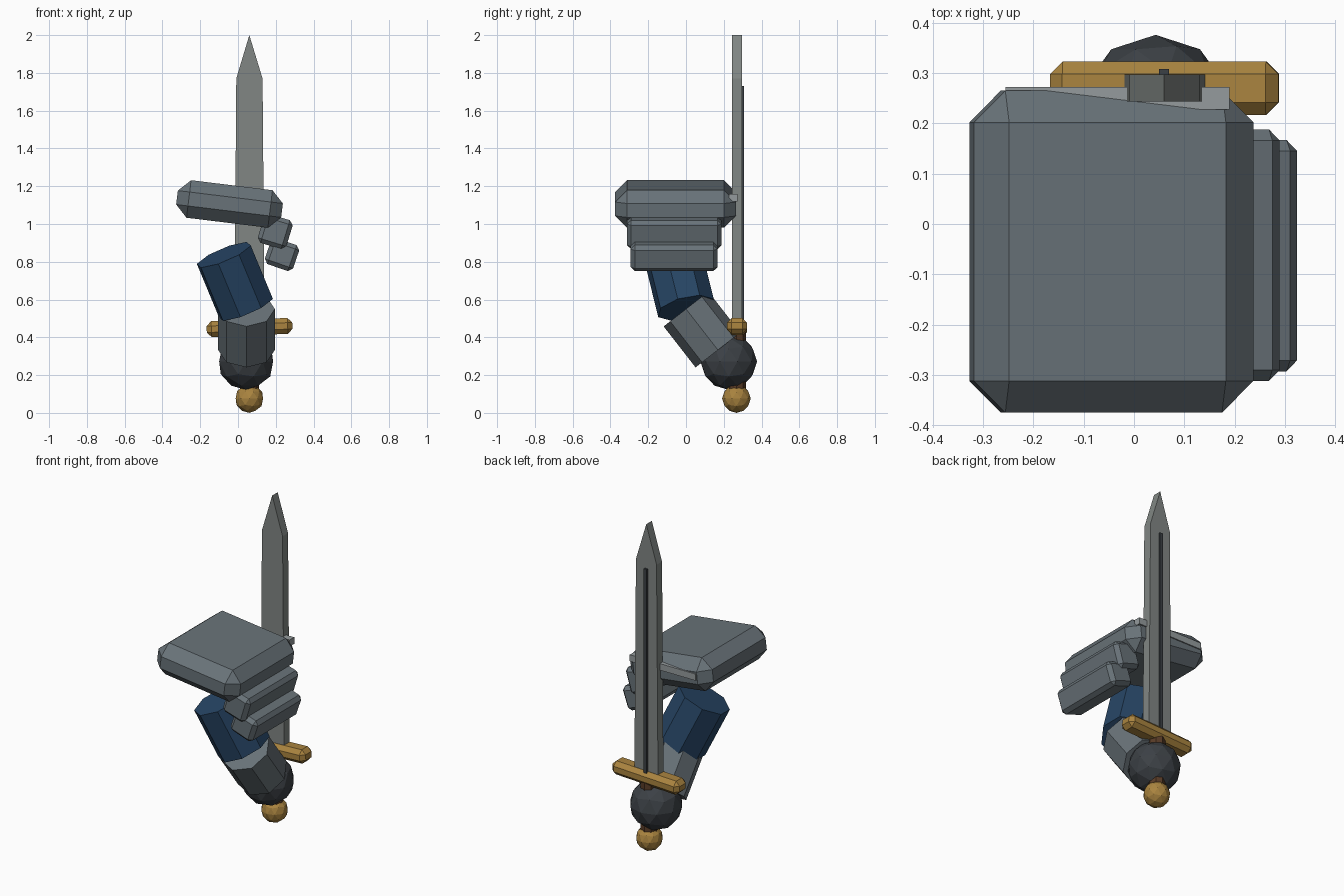
import bpy, bmesh
from math import radians
from mathutils import Vector, Matrix

if "Cube" in bpy.data.objects:
    bpy.data.objects.remove(bpy.data.objects["Cube"])


def material(name, rgb):
    m = bpy.data.materials.new(name)
    m.diffuse_color = (*rgb, 1)
    m.use_nodes = True
    m.node_tree.nodes["Principled BSDF"].inputs["Base Color"].default_value = m.diffuse_color
    return m


PLATE = material("plate_grey", (0.14, 0.17, 0.19))
TRIM = material("trim_grey", (0.30, 0.33, 0.34))
STEEL = material("blade_steel", (0.22, 0.24, 0.23))
DARK = material("dark_leather", (0.045, 0.052, 0.06))
BLUE = material("blue_cloth", (0.02, 0.06, 0.13))
GOLD = material("gold", (0.40, 0.23, 0.05))
BROWN = material("brown_grip", (0.10, 0.045, 0.02))


def add_object(name, bm, mat, matrix=Matrix()):
    bmesh.ops.recalc_face_normals(bm, faces=bm.faces)
    mesh = bpy.data.meshes.new(name)
    bm.to_mesh(mesh)
    bm.free()
    mesh.materials.append(mat)
    obj = bpy.data.objects.new(name, mesh)
    obj.matrix_world = matrix
    bpy.context.collection.objects.link(obj)
    return obj


def box(name, centre, size, mat, tilt=0, chamfer=0):
    """Box tilted about y, with optional flat chamfers."""
    bm = bmesh.new()
    bmesh.ops.create_cube(bm, size=1, matrix=Matrix.Diagonal((*size, 1)))
    if chamfer:
        bmesh.ops.bevel(bm, geom=bm.edges[:], offset=chamfer, segments=1,
                        affect='EDGES', profile=0.5)
    return add_object(name, bm, mat, Matrix.Translation(centre) @ Matrix.Rotation(radians(tilt), 4, 'Y'))


def rod(name, start, end, radius, mat, sides=8):
    """Prism running between two points."""
    a, b = Vector(start), Vector(end)
    bm = bmesh.new()
    bmesh.ops.create_cone(bm, cap_ends=True, segments=sides, radius1=radius,
                          radius2=radius, depth=(b - a).length)
    turn = (b - a).to_track_quat('Z', 'Y').to_matrix().to_4x4()
    return add_object(name, bm, mat, Matrix.Translation((a + b) / 2) @ turn)


def ball(name, centre, radius, mat):
    bm = bmesh.new()
    bmesh.ops.create_icosphere(bm, subdivisions=2, radius=radius)
    return add_object(name, bm, mat, Matrix.Translation(centre))


# Shoulder armour: big slab, rear rim and two overlapping lower plates
box("shoulder_plate", (-0.045, -0.055, 1.106), (0.56, 0.64, 0.20), PLATE, 7, 0.063)
box("shoulder_rim", (-0.033, 0.25, 1.139), (0.445, 0.044, 0.04), TRIM)
box("upper_lame", (0.197, -0.062, 0.96), (0.158, 0.50, 0.16), PLATE, 17, 0.022)
box("lower_lame", (0.233, -0.063, 0.838), (0.158, 0.46, 0.145), PLATE, 19, 0.022)

# Arm and hand
rod("upper_arm", (0.042, 0.0, 0.555), (-0.075, -0.07, 0.837), 0.157, BLUE)
rod("forearm", (0.045, 0.169, 0.333), (0.045, 0.0, 0.55), 0.15, PLATE)
ball("hand", (0.043, 0.226, 0.272), 0.15, DARK)

# Sword hilt
ball("pommel", (0.06, 0.267, 0.076), 0.076, GOLD)
rod("grip", (0.06, 0.267, 0.10), (0.06, 0.267, 0.46), 0.05, BROWN)
box("crossguard", (0.061, 0.27, 0.452), (0.454, 0.106, 0.084), GOLD, -2.5, 0.025)

# Blade: pointed outline extruded through its thickness
bm = bmesh.new()
outline = [(-0.019, 0.46), (0.141, 0.46), (0.13, 1.77), (0.06, 2.0), (-0.009, 1.77)]
face = bm.faces.new([bm.verts.new((x, 0.244, z)) for x, z in outline])
ext = bmesh.ops.extrude_face_region(bm, geom=[face])
bmesh.ops.translate(bm, vec=(0, 0.053, 0),
                    verts=[v for v in ext["geom"] if isinstance(v, bmesh.types.BMVert)])
add_object("blade", bm, STEEL)
box("fuller", (0.06, 0.30, 1.105), (0.02, 0.016, 1.25), DARK)
